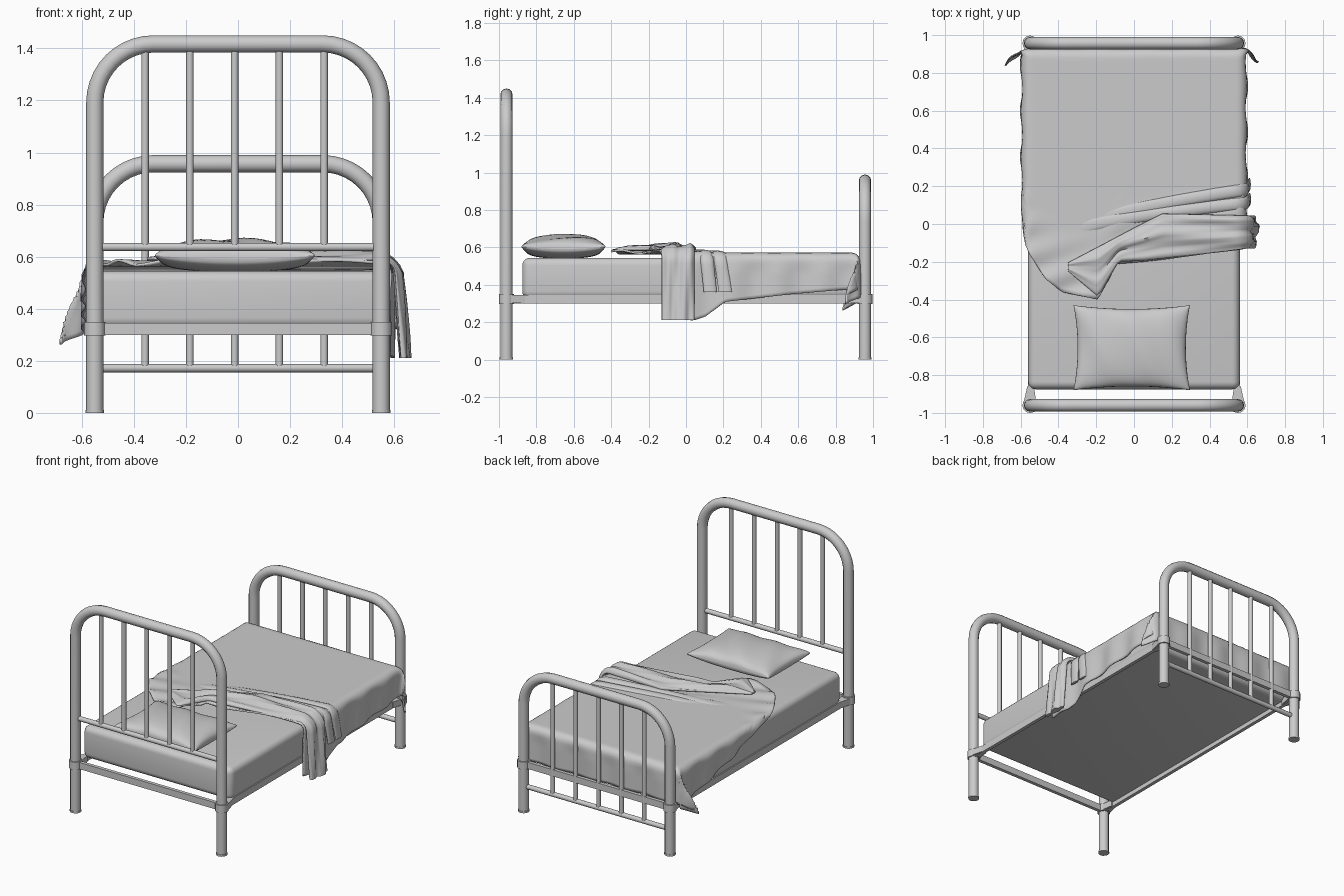
import bpy, bmesh, math
from math import sin, cos, pi

if "Cube" in bpy.data.objects:
    bpy.data.objects.remove(bpy.data.objects["Cube"])


def finish(name, bm, angle=40):
    bmesh.ops.recalc_face_normals(bm, faces=bm.faces)
    me = bpy.data.meshes.new(name)
    bm.to_mesh(me)
    bm.free()
    ob = bpy.data.objects.new(name, me)
    bpy.context.collection.objects.link(ob)
    bpy.ops.object.select_all(action='DESELECT')
    ob.select_set(True)
    bpy.context.view_layer.objects.active = ob
    bpy.ops.object.shade_smooth_by_angle(angle=math.radians(angle))
    return ob


def tube(name, pts, r):
    cu = bpy.data.curves.new(name, 'CURVE')
    cu.dimensions = '3D'
    cu.bevel_depth = r
    cu.bevel_resolution = 4
    cu.use_fill_caps = True
    sp = cu.splines.new('POLY')
    sp.points.add(len(pts) - 1)
    for p, co in zip(sp.points, pts):
        p.co = (*co, 1)
    ob = bpy.data.objects.new(name, cu)
    bpy.context.collection.objects.link(ob)
    bpy.ops.object.select_all(action='DESELECT')
    ob.select_set(True)
    bpy.context.view_layer.objects.active = ob
    bpy.ops.object.convert(target='MESH')
    bpy.ops.object.shade_smooth_by_angle(angle=math.radians(40))


def box(name, lo, hi, bevel=0.0, seg=1):
    bm = bmesh.new()
    bmesh.ops.create_cube(bm, size=1)
    for v in bm.verts:
        v.co = [(a + b) / 2 + c * (b - a) for a, b, c in zip(lo, hi, v.co)]
    if bevel:
        bmesh.ops.bevel(bm, geom=bm.edges[:], offset=bevel, segments=seg,
                        profile=0.5, affect='EDGES')
    return finish(name, bm)


def sheet(name, nu, nv, f, thick=0.0, wrap=False):
    bm = bmesh.new()
    g = [[bm.verts.new(f(i / nu, j / nv)) for j in range(nv + (not wrap))]
         for i in range(nu + 1)]
    m = nv if wrap else nv + 1
    for i in range(nu):
        for j in range(nv):
            k = (j + 1) % m
            bm.faces.new((g[i][j], g[i + 1][j], g[i + 1][k], g[i][k]))
    if wrap:
        bm.faces.new(g[0])
        bm.faces.new(g[-1])
    ob = finish(name, bm, 60)
    if thick:
        mod = ob.modifiers.new("thickness", 'SOLIDIFY')
        mod.thickness = thick
        mod.offset = 0
    return ob


def lerp(pts, x):
    if x <= pts[0][0]:
        return pts[0][1]
    for (a, p), (b, q) in zip(pts, pts[1:]):
        if x <= b:
            return p + (q - p) * (x - a) / (b - a)
    return pts[-1][1]


def over_edge(o, r=0.04):
    """Cloth length past the edge -> (outward, down) around a rounded edge."""
    if o <= 0:
        return 0.0, 0.0
    a = min(o / r, pi / 2)
    return r * sin(a), r * (1 - cos(a)) + max(0, o - r * pi / 2)


# Head and foot frames: bent tube, lower rail, five bars
for name, y, top, low in (("headboard", -0.96, 1.417, 0.637),
                          ("footboard", 0.957, 0.957, 0.172)):
    half, R = 0.55, 0.225
    arc = [(half - R + R * cos(a), top - R + R * sin(a))
           for a in (i * pi / 20 for i in range(11))]
    path = [(half, 0)] + arc + [(-x, z) for x, z in reversed(arc)] + [(-half, 0)]
    tube(name + "_tube", [(x, y, z) for x, z in path], 0.033)
    tube(name + "_lower_rail", [(-half, y, low), (half, y, low)], 0.016)
    for i in range(5):
        x = -0.013 + (i - 2) * 0.172
        tube(f"{name}_bar_{i + 1}", [(x, y, low), (x, y, top)], 0.0145)
    # Cross rail, post clamps, brackets and foot caps
    inward = -1 if y > 0 else 1
    box(name + "_cross_rail", (-0.55, y - 0.012, 0.30), (0.55, y + 0.012, 0.345))
    for s, side in ((-1, "left"), (1, "right")):
        tube(f"{name}_clamp_{side}", [(s * half, y, 0.298), (s * half, y, 0.35)], 0.041)
        tube(f"{name}_foot_cap_{side}", [(s * half, y, 0), (s * half, y, 0.012)], 0.036)
        bm = bmesh.new()
        prof = [(0.588, y), (0.565, y + inward * 0.1),
                (0.53, y + inward * 0.1), (0.515, y)]
        face = bm.faces.new([bm.verts.new((s * px, py, 0.302)) for px, py in prof])
        ext = bmesh.ops.extrude_face_region(bm, geom=[face])
        for v in ext['geom']:
            if isinstance(v, bmesh.types.BMVert):
                v.co.z = 0.345
        finish(f"{name}_bracket_{side}", bm)

# Side rails
for s, side in ((-1, "left"), (1, "right")):
    box(f"side_rail_{side}", (s * 0.55 - 0.012, -0.95, 0.30),
        (s * 0.55 + 0.012, 0.95, 0.345))

# Mattress
box("mattress", (-0.56, -0.875, 0.325), (0.56, 0.885, 0.545), 0.04, 5)


# Pillow with pinched corners
def pillow(side):
    def f(a, b):
        u, v = sin((a - 0.5) * pi), sin((b - 0.5) * pi)
        h = ((1 - u * u) * (1 - v * v)) ** 0.36
        x = -0.012 + 0.308 * u * (1 - 0.07 * (1 - v * v) * u * u)
        y = -0.655 + 0.225 * v * (1 - 0.09 * (1 - u * u) * v * v)
        z = 0.592 + 0.012 * u * u * v * v
        wr = 0.006 * sin(9 * u + 3 * v) * h
        return x, y, z + ((0.076 * h + wr) if side > 0 else -0.052 * h)
    return f


sheet("pillow_top", 28, 24, pillow(1))
sheet("pillow_underside", 28, 24, pillow(-1))

# Blanket draped over mattress, sides and foot end
FRONT = [(-0.62, 0.02), (-0.59, -0.06), (-0.56, -0.15), (-0.47, -0.29), (-0.38, -0.36),
         (-0.19, -0.40), (-0.09, -0.21), (0.05, -0.2), (0.6, -0.13)]
LEFT = [(-0.4, 0.0), (-0.1, 0.04), (0.2, 0.14), (0.6, 0.23), (0.88, 0.28)]
RIGHT = [(-0.2, 0.36), (0.06, 0.38), (0.12, 0.36), (0.22, 0.28), (0.55, 0.24), (0.88, 0.21)]
EDGE_X, EDGE_Y = 0.55, 0.885


def blanket(a, b):
    t0 = -0.1 + b * 1.2
    lo, hi = -EDGE_X - lerp(LEFT, t0), EDGE_X + lerp(RIGHT, t0)
    s = lo + a * (hi - lo)
    front = lerp(FRONT, s)
    t = front + b * (1.14 - front)
    ox, oy = max(0, abs(s) - EDGE_X), max(0, t - EDGE_Y)
    xo, xd = over_edge(ox)
    yo, yd = over_edge(oy)
    sg = 1 if s > 0 else -1
    pinch = min(xd, yd)
    hang = max(xd, yd)
    x = max(-EDGE_X, min(EDGE_X, s)) + sg * (xo + 0.38 * pinch)
    y = min(t, EDGE_Y) + yo - 0.35 * pinch
    z = 0.567 - hang - 0.2 * pinch
    x += sg * min(xd, 0.1) * 0.09 * sin(26 * t + 2 * s)
    y += min(yd, 0.1) * 0.07 * sin(24 * s)
    if hang < 0.02:
        near = max(0, 1 - abs(t - front) / 0.35)
        z += 0.01 * near * (1 + sin(38 * t - 14 * s))
    return x, y, z


sheet("blanket", 84, 70, blanket, 0.01)

# Turned-back blanket fold, running across and hanging over the right side
LOWER = [(-0.36, -0.24), (-0.19, -0.385), (-0.08, -0.2), (0.05, -0.195), (0.6, -0.13)]
UPPER = [(-0.36, -0.21), (-0.15, -0.1), (0.0, -0.02), (0.15, 0.055), (0.6, 0.045)]


def fold(a, b):
    s = -0.35 + a * (0.9 + 0.405)
    xo, xd = over_edge(s - EDGE_X, 0.05)
    lo, up = lerp(LOWER, s), lerp(UPPER, s)
    ang = b * 2 * pi
    w = cos(ang)
    h = abs(sin(ang)) ** 0.6 * (1 if sin(ang) > 0 else -0.3)
    ripple = 1 + 0.35 * sin(5.5 * w + 7 * s) + 0.15 * sin(13 * w - 4 * s)
    d = h * (0.02 + 0.012 * (w + 1) / 2) * ripple * min(1, 0.3 + (s + 0.35) * 3)
    y = (lo + up) / 2 + w * (up - lo) / 2
    k = min(1, max(0, (s - EDGE_X) / 0.08))
    x = min(s, EDGE_X) + xo + d * k + 0.08 * xd
    z = 0.588 - xd + d * (1 - k)
    return x, y, z


sheet("blanket_fold", 60, 40, fold, wrap=True)

# Loose ridge creases behind the fold
for i, (y0, y1, r) in enumerate(((0.07, 0.13, 0.022), (0.11, 0.21, 0.017))):
    def crease(a, b, y0=y0, y1=y1, r=r):
        s = -0.3 + 0.1 * i + a * (1.08 - 0.1 * i)
        xo, xd = over_edge(s - EDGE_X)
        ang = 2 * pi * b
        k = min(1, max(0, (s - EDGE_X) / 0.06))
        d = r * sin(pi * min(1, a * 0.8 + 0.05)) * sin(ang)
        y = y0 - 0.1 + (y1 - y0 + 0.1) * a ** 0.7 + 0.035 * cos(ang)
        return min(s, EDGE_X) + xo + d * k + 0.1 * xd, y, 0.568 - xd + d * (1 - k)
    sheet(f"blanket_crease_{i + 1}", 36, 12, crease, wrap=True)
